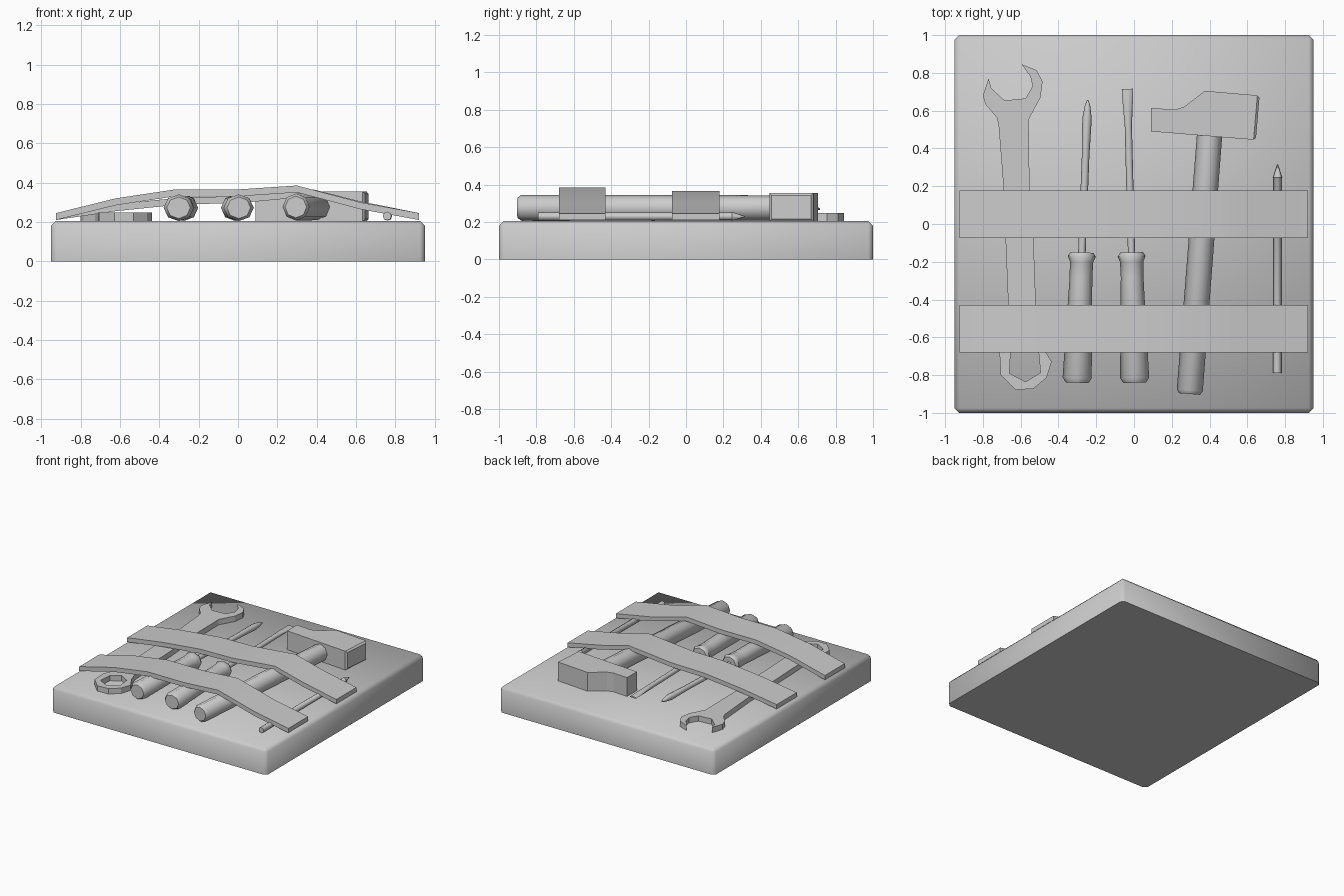
import bpy, bmesh, math
from mathutils import Matrix, Vector

if "Cube" in bpy.data.objects:
    bpy.data.objects.remove(bpy.data.objects["Cube"])


def finish(name, bm, angle=40):
    bmesh.ops.recalc_face_normals(bm, faces=bm.faces)
    me = bpy.data.meshes.new(name)
    bm.to_mesh(me)
    bm.free()
    ob = bpy.data.objects.new(name, me)
    bpy.context.collection.objects.link(ob)
    bpy.ops.object.select_all(action='DESELECT')
    ob.select_set(True)
    bpy.context.view_layer.objects.active = ob
    bpy.ops.object.shade_smooth_by_angle(angle=math.radians(angle))
    return ob


def plate(name, loops, depth, matrix, bevel_beyond=None):
    """Filled outline (first loop) with optional holes, extruded along local z."""
    cu = bpy.data.curves.new(name, 'CURVE')
    cu.dimensions = '2D'
    cu.fill_mode = 'BOTH'
    cu.extrude = depth / 2
    for pts in loops:
        sp = cu.splines.new('POLY')
        sp.points.add(len(pts) - 1)
        for p, (x, y) in zip(sp.points, pts):
            p.co = (x, y, 0, 1)
        sp.use_cyclic_u = True
    tmp = bpy.data.objects.new(name + "_outline", cu)
    bpy.context.collection.objects.link(tmp)
    me = tmp.to_mesh()
    bm = bmesh.new()
    bm.from_mesh(me)
    tmp.to_mesh_clear()
    bpy.data.objects.remove(tmp)
    bpy.data.curves.remove(cu)
    bmesh.ops.remove_doubles(bm, verts=bm.verts, dist=1e-4)
    bm.transform(matrix)
    if bevel_beyond is not None:
        edges = [e for e in bm.edges if all(v.co.x > bevel_beyond for v in e.verts)
                 and e.calc_face_angle(0) > 0.5]
        bmesh.ops.bevel(bm, geom=edges, offset=0.012, segments=1, affect='EDGES')
    return finish(name, bm, 20)


def rod(name, start, end, z, profile, sides=8):
    """Lofted bar from start to end (x, y); profile rows: distance, half width, half height."""
    bm = bmesh.new()
    rings = []
    for t, rx, rz in profile:
        rings.append([bm.verts.new((rx * math.cos(2 * math.pi * i / sides), t,
                                    rz * math.sin(2 * math.pi * i / sides)))
                      for i in range(sides)])
    for a, b in zip(rings, rings[1:]):
        for i in range(sides):
            j = (i + 1) % sides
            bm.faces.new((a[i], a[j], b[j], b[i]))
    bm.faces.new(rings[0])
    bm.faces.new(rings[-1])
    d = Vector(end) - Vector(start)
    bm.transform(Matrix.Translation((start[0], start[1], z)) @
                 Matrix.Rotation(-math.atan2(d.x, d.y), 4, 'Z'))
    return finish(name, bm, 50)


# Board: chamfered on the top and upright edges, flat underneath
bm = bmesh.new()
bmesh.ops.create_cube(bm, size=1)
bm.transform(Matrix.Translation((0, 0, 0.1025)) @ Matrix.Diagonal((1.9, 2, 0.205, 1)))
bmesh.ops.bevel(bm, geom=[e for e in bm.edges if max(v.co.z for v in e.verts) > 0.1],
                offset=0.025, segments=1, affect='EDGES')
finish("board", bm, 50)

# Wrench with open jaw and hexagonal ring end
wrench = [(-.595, .846), (-.516, .814), (-.484, .755), (-.495, .67), (-.558, .553),
          (-.553, .186), (-.532, -.08), (-.515, -.56), (-.49, -.64), (-.436, -.73),
          (-.463, -.814), (-.532, -.872), (-.627, -.878), (-.706, -.80), (-.712, -.68),
          (-.66, -.57), (-.68, -.08), (-.69, .186), (-.717, .527), (-.727, .564),
          (-.786, .633), (-.80, .68), (-.77, .77), (-.755, .718), (-.685, .654),
          (-.574, .665), (-.537, .729), (-.548, .78)]
ring_hole = [(-.66, -.79), (-.574, -.835), (-.495, -.787), (-.505, -.68),
             (-.582, -.635), (-.653, -.68)]
plate("wrench", [wrench, ring_hole], 0.048, Matrix.Translation((0, 0, .224)))

# Hammer head and handle
head = [(.09, .615), (.215, .605), (.265, .62), (.375, .705), (.665, .68),
        (.645, .445), (.09, .49)]
plate("hammer_head", [head], 0.152, Matrix.Translation((0, 0, .279)), bevel_beyond=.6)
rod("hammer_handle", (.294, -.9), (.4, .47), .276,
    [(0, .055, .055), (.02, .069, .069), (1.38, .067, .067)])

# Screwdrivers: grip, then a round pointed or flat flared blade
grip = [(0, .06, .055), (.025, .077, .068), (.56, .06, .06), (.64, .062, .062),
        (.67, .074, .068), (.69, .06, .055)]
point = [(.68, .02, .02), (1.2, .02, .02), (1.40, .025, .025), (1.47, .014, .014), (1.497, .004, .004)]
flat = [(.68, .019, .019), (1.36, .019, .019), (1.50, .028, .012), (1.556, .03, .006)]
for label, a, b, blade in (("pointed", (-.302, -.84), (-.245, .655), point),
                           ("flat", (.004, -.84), (-.035, .715), flat)):
    rod(label + "_driver_grip", a, b, .272, grip)
    rod(label + "_driver_blade", a, b, .27, blade)

# Scriber rod
rod("scriber", (.758, -.79), (.76, .315), .23,
    [(0, .022, .022), (1.03, .02, .02), (1.035, .024, .024), (1.105, .002, .002)])

# Straps draped over the tools
front_path = [(-.925, .245), (-.62, .32), (-.32, .365), (0, .365), (.3, .385),
              (.62, .3), (.92, .245)]
rear_path = [(-.925, .245), (-.62, .29), (-.28, .325), (0, .33), (.38, .366),
             (.62, .305), (.92, .245)]
for name, path, y0, y1 in (("front_strap", front_path, -.68, -.43),
                           ("rear_strap", rear_path, -.075, .178)):
    under = [(x, z - .035) for x, z in reversed(path)]
    plate(name, [path + under], y1 - y0,
          Matrix.Translation((0, (y0 + y1) / 2, 0)) @ Matrix.Rotation(math.pi / 2, 4, 'X'))
